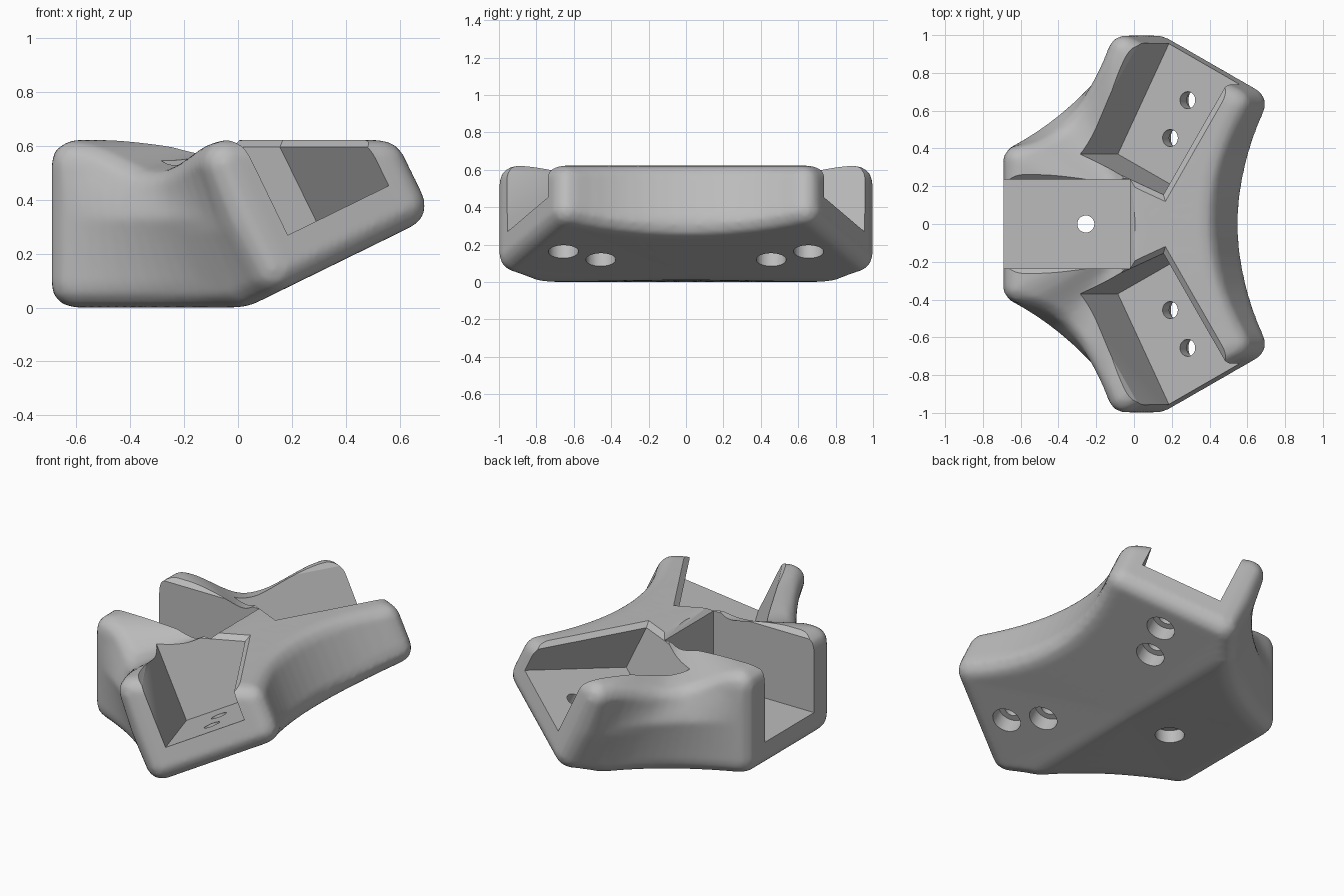
import bpy
import bmesh
from math import radians, cos, sin, tan
from mathutils import Vector, Matrix

cube = bpy.data.objects.get("Cube")
if cube:
    bpy.data.objects.remove(cube, do_unlink=True)

R = 0.09              # edge rounding
TOP = 0.532           # height of the rounding centres at the top
TILT = radians(26.1)  # slope of the raised half
FLOOR = 0.16          # channel floor height in its own frame
WIDTH = 0.47          # channel width
LIP_Z = 0.595         # where the chamfered lip starts
LIP = 0.055           # reach of the lip cutter


def link(name, bm):
    mesh = bpy.data.meshes.new(name)
    bm.to_mesh(mesh)
    bm.free()
    obj = bpy.data.objects.new(name, mesh)
    bpy.context.scene.collection.objects.link(obj)
    return obj


def bake(obj):
    bpy.context.view_layer.update()
    graph = bpy.context.evaluated_depsgraph_get()
    return bpy.data.meshes.new_from_object(obj.evaluated_get(graph))


def hull(bm, points):
    verts = [bm.verts.new(p) for p in points]
    result = bmesh.ops.convex_hull(bm, input=verts)
    loose = set(result["geom_interior"]) | set(result["geom_unused"])
    bmesh.ops.delete(bm, geom=[v for v in loose if isinstance(v, bmesh.types.BMVert)],
                     context='VERTS')


def under(x):
    return 0.09 + max(0, tan(TILT) * x - 0.01)


def column(bottom, top, mid=None):
    b, t = Vector(bottom), Vector(top)
    return [b, Vector(mid) if mid else (b + t) / 2, t]


def curve(p0, p1, p2, t):
    return [(1 - t) ** 2 * a + 2 * t * (1 - t) * b + t * t * c for a, b, c in zip(p0, p1, p2)]


# Outline of the body, one half, from the tall concave side round to the low arm
outline = []
for i in range(9):
    t = i / 8
    x, y = 0.463 + 0.145 * t * t, 0.635 * t
    z = under(x)
    outline.append(column((x, y, z), (x - (TOP - z) * tan(TILT), y, TOP)))
steps = 16
for i in range(steps + 1):
    t = i / steps
    bx, by = curve((0.13, 0.91), (-0.12, 0.53), (-0.605, 0.33), t)
    mx, my = curve((0.03, 0.91), (-0.25, 0.52), (-0.605, 0.33), t)
    tx, ty = curve((-0.05, 0.91), (-0.24, 0.40), (-0.605, 0.33), t)
    dip = 0.11 * (4 * t * (1 - t)) ** 2
    outline.append(column((bx, by, under(bx)), (tx, ty, TOP - dip), (mx, my, 0.33)))
outline.append(column((-0.605, 0, 0.09), (-0.605, 0, TOP)))

# Rounded wedges fanned about the centre, fused into one solid
core = column((0.02, 0, 0.1), (0.02, 0, TOP))
ball = bmesh.new()
bmesh.ops.create_icosphere(ball, subdivisions=2, radius=R)
ball_points = [v.co.copy() for v in ball.verts]
ball.free()
body_bm = bmesh.new()
for side in (1, -1):
    for first, second in zip(outline, outline[1:]):
        centres = [Vector((c.x, c.y * side, c.z)) for c in core + first + second]
        hull(body_bm, [c + p for c in centres for p in ball_points])
bmesh.ops.recalc_face_normals(body_bm, faces=body_bm.faces)
body = link("bracket_body", body_bm)
fuse = body.modifiers.new("fuse", 'REMESH')
fuse.mode = 'VOXEL'
fuse.voxel_size = 0.0153
soften = body.modifiers.new("soften", 'SMOOTH')
soften.factor = 0.5
soften.iterations = 6
fused = bake(body)
body.modifiers.clear()
body.data = fused


def cut(name, bm):
    bmesh.ops.recalc_face_normals(bm, faces=bm.faces)
    cutter = link(name, bm)
    cutter.hide_render = True
    mod = body.modifiers.new(name, 'BOOLEAN')
    mod.operation = 'DIFFERENCE'
    mod.object = cutter
    # Fall back to another solver if a cut leaves the mesh unchanged
    for solver in ('MANIFOLD', 'EXACT', 'FLOAT'):
        mod.solver = solver
        result = bake(body)
        if len(result.vertices) not in (0, len(body.data.vertices)):
            break
    body.modifiers.clear()
    body.data = result
    bpy.data.objects.remove(cutter, do_unlink=True)


def channel(name, origin, along, up, holes):
    across = up.cross(along)
    frame = Matrix((along, across, up)).transposed().to_4x4()
    frame.translation = origin
    # Open channel
    bm = bmesh.new()
    box = Matrix.Translation((0.6, 0, FLOOR + 0.5)) @ Matrix.Diagonal((1.2, WIDTH, 1, 1))
    bmesh.ops.create_cube(bm, size=1, matrix=frame @ box)
    cut(name + "_slot", bm)
    # Chamfered lip round the top of the channel
    points = []
    for s, s_out in ((0, -LIP), (1.2, LIP)):
        for side in (1, -1):
            p = origin + along * s + across * side * WIDTH / 2
            p += up * (LIP_Z - p.z) / up.z
            out = along * s_out + across * side * LIP
            points += [p, p + Vector((out.x, out.y, LIP))]
    bm = bmesh.new()
    hull(bm, points)
    cut(name + "_lip", bm)
    # Screw holes with a wider recess below
    for i, d in enumerate(holes):
        bm = bmesh.new()
        profile = [(0, -0.2), (0.08, -0.2), (0.08, 0.08), (0.045, 0.08), (0.045, 0.3), (0, 0.3)]
        pts = [bm.verts.new((d + r, 0, z)) for r, z in profile]
        edges = [bm.edges.new(e) for e in zip(pts, pts[1:])]
        bmesh.ops.spin(bm, geom=pts + edges, cent=(d, 0, 0), axis=(0, 0, 1),
                       angle=radians(360), steps=32)
        bmesh.ops.remove_doubles(bm, verts=bm.verts, dist=0.0005)
        bm.transform(frame)
        cut(f"{name}_hole_{i + 1}", bm)


channel("low_arm", Vector((-0.02, 0, 0)), Vector((-1, 0, 0)), Vector((0, 0, 1)), (0.235, 0.455))
u = Vector((cos(TILT), 0, sin(TILT)))
n = Vector((-sin(TILT), 0, cos(TILT)))
turn = radians(62.8)
for name, s in (("back_arm", 1), ("front_arm", -1)):
    v = Vector((0, s, 0))
    along = u * cos(turn) + v * sin(turn)
    channel(name, u * 0.198 + v * 0.273 - along * 0.012, along, n, (0.217, 0.442))

# Plain grey finish
grey = bpy.data.materials.new("plain_grey")
grey.use_nodes = True
colour = (0.5, 0.5, 0.5, 1)
grey.diffuse_color = colour
grey.node_tree.nodes["Principled BSDF"].inputs["Base Color"].default_value = colour
body.data.materials.clear()
body.data.materials.append(grey)
for poly in body.data.polygons:
    poly.material_index = 0

bpy.ops.object.select_all(action='DESELECT')
body.select_set(True)
bpy.context.view_layer.objects.active = body
bpy.ops.object.shade_smooth_by_angle(angle=radians(35))
